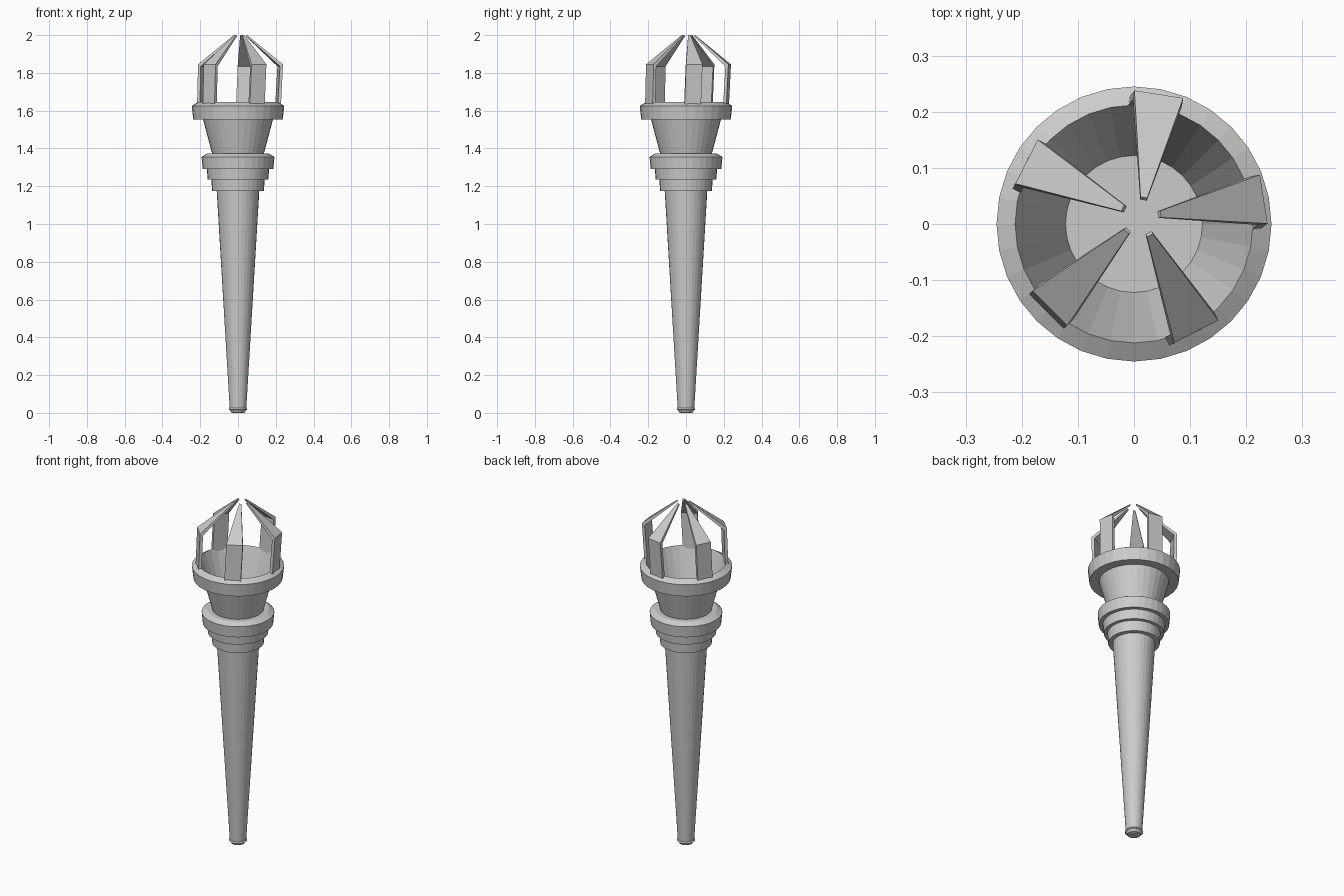
import bpy
from math import cos, sin, pi, radians

if "Cube" in bpy.data.objects:
    bpy.data.objects.remove(bpy.data.objects["Cube"])

SIDES = 32


def make_object(name, verts, faces):
    mesh = bpy.data.meshes.new(name)
    mesh.from_pydata(verts, [], faces)
    mesh.update()
    obj = bpy.data.objects.new(name, mesh)
    bpy.context.collection.objects.link(obj)
    return obj


def lathe(name, profile):
    """Spin (radius, z) points, listed from bottom outside to top inside, and cap both ends."""
    verts = [(r * cos(2 * pi * i / SIDES), r * sin(2 * pi * i / SIDES), z)
             for r, z in profile for i in range(SIDES)]
    faces = []
    for k in range(len(profile) - 1):
        for i in range(SIDES):
            j = (i + 1) % SIDES
            a, b = k * SIDES, (k + 1) * SIDES
            faces.append((a + i, a + j, b + j, b + i))
    faces.append(tuple(reversed(range(SIDES))))
    last = (len(profile) - 1) * SIDES
    faces.append(tuple(last + i for i in range(SIDES)))
    return make_object(name, verts, faces)


# Tapered handle with a small flared foot
lathe("handle", [(0.026, 0), (0.036, 0.003), (0.040, 0.012), (0.049, 0.018),
                 (0.044, 0.026), (0.113, 1.18)])

# Stepped collar under the cup
lathe("collar", [(0.113, 1.175), (0.137, 1.175), (0.141, 1.235), (0.160, 1.235),
                 (0.165, 1.29), (0.187, 1.29), (0.193, 1.355), (0.165, 1.372),
                 (0.130, 1.372)])

# Open cup with a heavy rim and hollow bowl
lathe("cup", [(0.135, 1.365), (0.185, 1.553), (0.237, 1.553), (0.245, 1.625),
              (0.212, 1.645), (0.122, 1.39)])

# Bent prongs: (outer radius, inner radius, half width, outer z, inner z, axis shift)
SECTIONS = [(0.222, 0.205, 0.044, 1.625, 1.625, 0.001),
            (0.225, 0.209, 0.044, 1.845, 1.835, 0.009),
            (0.036, 0.031, 0.006, 2.000, 1.994, 0.012)]


def prong(index):
    a = radians(9 + 72 * index)
    verts = []
    for r_out, r_in, w, z_out, z_in, shift in SECTIONS:
        for r, t, z in ((r_out, -w, z_out), (r_out, w, z_out),
                        (r_in, w, z_in), (r_in, -w, z_in)):
            verts.append((r * cos(a) - t * sin(a) + shift,
                          r * sin(a) + t * cos(a) + shift, z))
    faces = [(3, 2, 1, 0), (8, 9, 10, 11)]
    for s in (0, 4):
        for i in range(4):
            j = (i + 1) % 4
            faces.append((s + i, s + j, s + 4 + j, s + 4 + i))
    make_object(f"prong_{index + 1}", verts, faces)


for n in range(5):
    prong(n)
